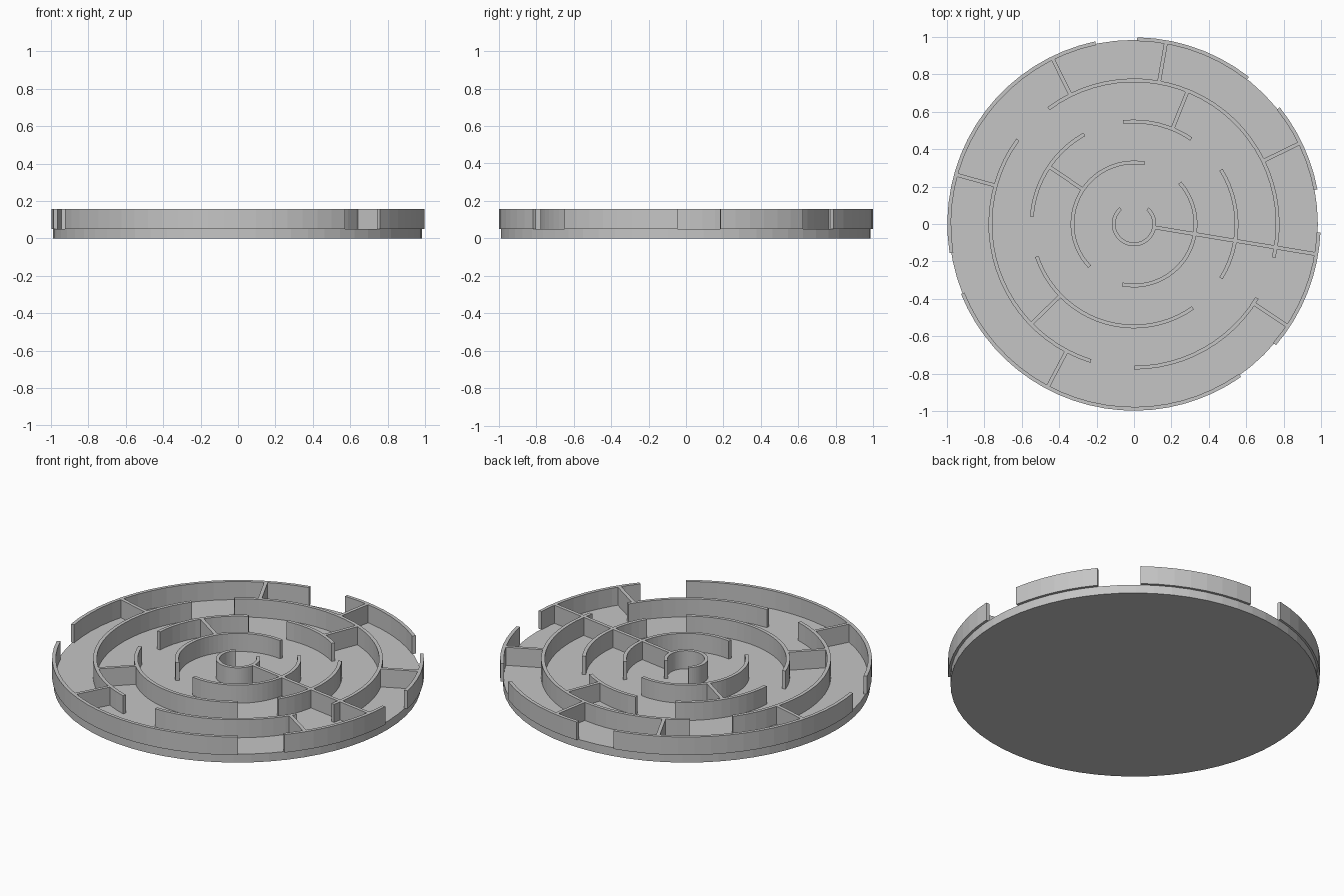
import bpy
import bmesh
from math import cos, sin, radians, pi
from mathutils import Matrix

cube = bpy.data.objects.get("Cube")
if cube:
    bpy.data.objects.remove(cube, do_unlink=True)

FLOOR, TOP, THICK = 0.05, 0.157, 0.02
RINGS = [0.109, 0.329, 0.548, 0.768, 0.988]

grey = bpy.data.materials.new("light_grey")
grey.use_nodes = True
colour = (0.56, 0.56, 0.56, 1)
grey.diffuse_color = colour
grey.node_tree.nodes["Principled BSDF"].inputs["Base Color"].default_value = colour


def finish(bm, name):
    bmesh.ops.recalc_face_normals(bm, faces=bm.faces)
    mesh = bpy.data.meshes.new(name)
    bm.to_mesh(mesh)
    bm.free()
    mesh.materials.append(grey)
    obj = bpy.data.objects.new(name, mesh)
    bpy.context.collection.objects.link(obj)
    return obj


def arc_wall(name, radius, start, end):
    """Curved wall: a rectangular section swept around the centre."""
    bm = bmesh.new()
    steps = max(4, round((end - start) / 5))
    inner, outer = radius - THICK / 2, radius + THICK / 2
    section = [(inner, FLOOR), (outer, FLOOR), (outer, TOP), (inner, TOP)]
    loops = []
    for i in range(steps + 1):
        a = radians(start + (end - start) * i / steps)
        loops.append([bm.verts.new((r * cos(a), r * sin(a), z)) for r, z in section])
    for p, q in zip(loops, loops[1:]):
        for k in range(4):
            n = (k + 1) % 4
            bm.faces.new((p[k], p[n], q[n], q[k]))
    bm.faces.new(loops[0])
    bm.faces.new(loops[-1])
    finish(bm, name)


def spoke_wall(name, r0, r1, angle):
    """Straight wall along a radius, joining two rings."""
    bm = bmesh.new()
    bmesh.ops.create_cube(bm, size=1)
    bmesh.ops.scale(bm, vec=(r1 - r0, THICK, TOP - FLOOR), verts=bm.verts)
    bmesh.ops.translate(bm, vec=((r0 + r1) / 2, 0, (TOP + FLOOR) / 2), verts=bm.verts)
    bmesh.ops.transform(bm, matrix=Matrix.Rotation(radians(angle), 4, "Z"), verts=bm.verts)
    finish(bm, name)


# Round base plate
bm = bmesh.new()
bmesh.ops.create_cone(bm, cap_ends=True, segments=64, radius1=0.986, radius2=0.986, depth=FLOOR)
bmesh.ops.translate(bm, vec=(-0.003, -0.002, FLOOR / 2), verts=bm.verts)
finish(bm, "base_plate")

# Ring walls with gaps, from the innermost ring outwards (start and end degrees)
arcs = [
    [(131, 408)],
    [(80, 224), (-101, 42)],
    [(56, 96), (119, 176), (198.5, 305), (-32, 32)],
    [(-13.5, 126.5), (144, 252.5), (270, 329)],
    [(102, 189), (202, 305), (-40.5, -2.6), (10.7, 38.7), (52, 89)],
]
for ring, (radius, spans) in enumerate(zip(RINGS, arcs), 1):
    for n, (start, end) in enumerate(spans, 1):
        arc_wall(f"ring_{ring}_wall_{n}", radius, start, end)

# Spoke walls: inner ring, outer ring, angle
spokes = [
    (0, 4, -9.4), (1, 2, 146), (2, 3, 68), (2, 3, 224.2), (3, 4, 80),
    (3, 4, 116.2), (3, 4, 26), (3, 4, 164.5), (3, 4, 242.1), (3, 4, 326.4),
]
for n, (i, j, angle) in enumerate(spokes, 1):
    spoke_wall(f"spoke_wall_{n}", RINGS[i] + THICK / 4, RINGS[j] - THICK / 4, angle)
